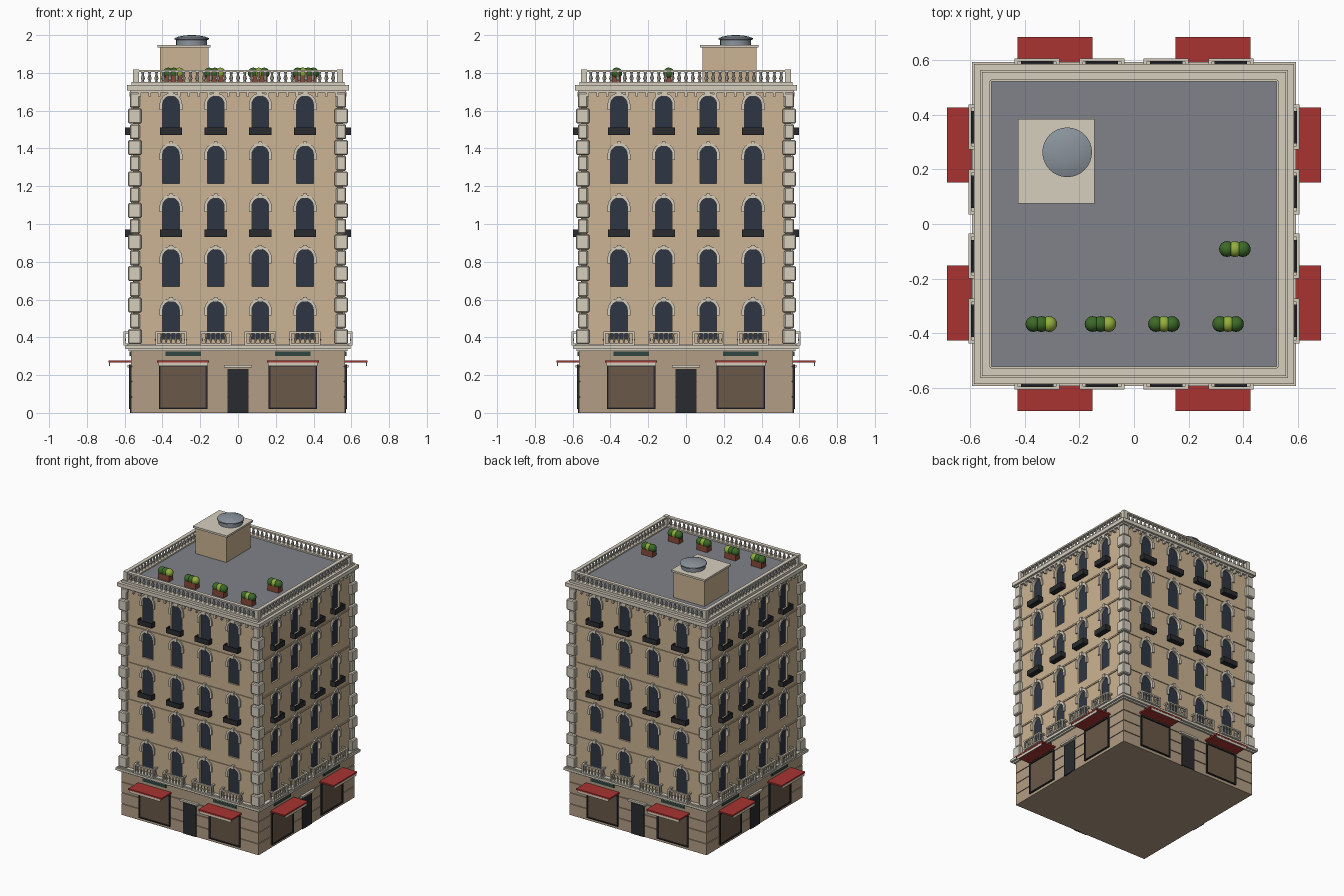
import bpy, bmesh, math
from mathutils import Matrix, Vector

if "Cube" in bpy.data.objects:
    bpy.data.objects.remove(bpy.data.objects["Cube"])


def mat(name, hexa):
    m = bpy.data.materials.new(name)
    c = [int(hexa[i:i + 2], 16) / 255 for i in (0, 2, 4)]
    m.diffuse_color = [((v + 0.055) / 1.055) ** 2.4 if v > 0.04 else v / 12.92 for v in c] + [1]
    m.use_nodes = True
    m.node_tree.nodes["Principled BSDF"].inputs["Base Color"].default_value = m.diffuse_color
    return m


WALL, BASE, TRIM = mat("wall", "CBB493"), mat("base", "B29D84"), mat("trim", "D6CFBF")
GLASS, DARK, SHOP = mat("glass", "2E3644"), mat("dark_metal", "2A2B2E"), mat("shop_glass", "6A5848")
RED, SIGN, ROOF = mat("awning", "A83432"), mat("sign", "2F4640"), mat("roof", "80828A")
METAL, POT = mat("tank", "8A939C"), mat("pot", "8A4A38")
LEAF, LIME = mat("leaf", "3C6A28"), mat("lime_leaf", "93AE3C")


def box(bm, x0, x1, y0, y1, z0, z1):
    m = Matrix.Translation(((x0 + x1) / 2, (y0 + y1) / 2, (z0 + z1) / 2)) @ \
        Matrix.Diagonal((x1 - x0, y1 - y0, z1 - z0, 1))
    return bmesh.ops.create_cube(bm, size=1, matrix=m)["verts"]


def fbox(bm, x, w, d0, d1, z0, z1):
    """Box on the front facade: d is distance out from the centre."""
    return box(bm, x - w / 2, x + w / 2, -d1, -d0, z0, z1)


def slab(bm, r, z0, z1):
    return box(bm, -r, r, -r, r, z0, z1)


def lathe(bm, x, y, profile, n=8):
    rings = [[bm.verts.new((x + r * math.cos(2 * math.pi * i / n), y + r * math.sin(2 * math.pi * i / n), z))
              for i in range(n)] for r, z in profile]
    for a, b in zip(rings, rings[1:]):
        for i in range(n):
            bm.faces.new((a[i], a[(i + 1) % n], b[(i + 1) % n], b[i]))
    bm.faces.new(rings[0][::-1])
    bm.faces.new(rings[-1])


def prism(bm, pts, d0, d1):
    f = bm.faces.new([bm.verts.new((x, -d1, z)) for x, z in pts])
    ext = bmesh.ops.extrude_face_region(bm, geom=[f])["geom"]
    bmesh.ops.translate(bm, verts=[v for v in ext if isinstance(v, bmesh.types.BMVert)], vec=(0, d1 - d0, 0))


def arch(x, zb, zt, r, n=12):
    top = [(x + r * math.cos(math.pi * i / n), zt - r + r * math.sin(math.pi * i / n)) for i in range(n + 1)]
    return [(x + r, zb)] + top + [(x - r, zb)]


def finish(name, bm, material, around=False, smooth=False):
    """Make the object; around=True repeats the front on all four sides."""
    if around:
        src = bm.verts[:] + bm.edges[:] + bm.faces[:]
        for k in (1, 2, 3):
            new = bmesh.ops.duplicate(bm, geom=src)["geom"]
            bmesh.ops.rotate(bm, verts=[v for v in new if isinstance(v, bmesh.types.BMVert)],
                             cent=(0, 0, 0), matrix=Matrix.Rotation(k * math.pi / 2, 3, 'Z'))
    bmesh.ops.recalc_face_normals(bm, faces=bm.faces[:])
    me = bpy.data.meshes.new(name)
    bm.to_mesh(me)
    bm.free()
    ob = bpy.data.objects.new(name, me)
    bpy.context.collection.objects.link(ob)
    me.materials.append(material)
    if smooth:
        bpy.ops.object.select_all(action='DESELECT')
        ob.select_set(True)
        bpy.context.view_layer.objects.active = ob
        bpy.ops.object.shade_smooth_by_angle(angle=math.radians(40))
    return ob


W = 0.557                                   # wall distance from centre
COLS = (-0.355, -0.118, 0.118, 0.355)       # window columns
FLOORS = (0.392, 0.668, 0.94, 1.215, 1.48)  # window bottoms

# Upper walls with arched window recesses
bm = bmesh.new()
slab(bm, W, 0.32, 1.72)
walls = finish("upper_walls", bm, WALL)
cut, panes, hoods, boxes = (bmesh.new() for _ in range(4))
for i, zb in enumerate(FLOORS):
    zt = zb + 0.198
    for x in COLS:
        prism(cut, arch(x, zb, zt, 0.044), W - 0.015, W + 0.02)
        prism(panes, arch(x, zb - 0.002, zt + 0.002, 0.046), W - 0.02, W - 0.013)
        prism(hoods, arch(x, zt - 0.075, zt + 0.016, 0.06) + arch(x, zt - 0.075, zt, 0.044)[::-1], W - 0.005, W + 0.01)
        fbox(hoods, x, 0.02, W - 0.005, W + 0.016, zt - 0.004, zt + 0.024)
        if i in (2, 4):                     # dark window balconets
            fbox(boxes, x, 0.118, W - 0.005, 0.597, zb - 0.008, zb)
            fbox(boxes, x, 0.118, 0.591, 0.597, zb, zb + 0.03)
            for s in (-1, 1):
                fbox(boxes, x + s * 0.056, 0.006, W - 0.005, 0.592, zb, zb + 0.03)
cutter = finish("window_cutter", cut, WALL, True)
cutter.hide_render = True
mod = walls.modifiers.new("windows", 'BOOLEAN')
mod.operation, mod.solver, mod.object = 'DIFFERENCE', 'EXACT', cutter
bpy.context.view_layer.objects.active = walls
bpy.ops.object.modifier_apply(modifier=mod.name)
bpy.data.objects.remove(cutter)
finish("window_panes", panes, GLASS, True)
finish("window_hoods", hoods, TRIM, True)
finish("window_balconets", boxes, DARK, True)

# String courses between floors
bm = bmesh.new()
for z in (0.595, 0.871, 1.147, 1.424):
    slab(bm, W + 0.006, z - 0.006, z + 0.005)
finish("string_courses", bm, WALL)

# Corner quoins, alternating sizes
bm = bmesh.new()
n, z0, h = 16, 0.362, 1.335 / 16
for i in range(n):
    o, l = ((0.582, 0.07), (0.572, 0.052))[i % 2]
    box(bm, o - l, o, -o, l - o, z0 + i * h + 0.002, z0 + (i + 1) * h - 0.002)
bmesh.ops.bevel(bm, geom=bm.edges[:], offset=0.006, segments=1, affect='EDGES')
finish("corner_quoins", bm, TRIM, True)

# Ground floor with grooved courses
bm = bmesh.new()
slab(bm, 0.56, 0, 0.335)
for a, b in ((0, 0.082), (0.087, 0.164), (0.169, 0.244), (0.249, 0.334)):
    slab(bm, 0.567, a, b)
finish("ground_floor", bm, BASE)

# Shop fronts, signs, awnings and doors
glass, frame, sign, awn, rod = (bmesh.new() for _ in range(5))
for x in (-0.29, 0.29):
    fbox(glass, x, 0.25, 0.56, 0.570, 0.025, 0.25)
    for s in (-1, 1):
        fbox(frame, x + s * 0.124, 0.01, 0.56, 0.577, 0.02, 0.255)
    fbox(frame, x, 0.258, 0.56, 0.577, 0.246, 0.256)
    fbox(frame, x, 0.258, 0.56, 0.577, 0.02, 0.028)
    fbox(sign, x, 0.19, 0.56, 0.574, 0.30, 0.326)
    fbox(awn, x, 0.275, 0.56, 0.685, 0.266, 0.277)
    fbox(rod, x, 0.26, 0.677, 0.683, 0.248, 0.267)
finish("shop_windows", glass, SHOP, True)
finish("shop_frames", frame, DARK, True)
finish("shop_signs", sign, SIGN, True)
finish("awnings", awn, RED, True)
finish("awning_valances", rod, TRIM, True)
bm = bmesh.new()
fbox(bm, 0, 0.11, 0.56, 0.573, 0, 0.232)
finish("doors", bm, DARK, True)
bm = bmesh.new()
fbox(bm, 0, 0.15, 0.56, 0.585, 0.24, 0.254)
finish("door_lintels", bm, TRIM, True)

# Cornices and dentils
bm = bmesh.new()
for r, a, b in ((0.58, 0.328, 0.338), (0.595, 0.338, 0.356), (0.585, 0.356, 0.364),
                (0.572, 1.697, 1.708), (0.587, 1.708, 1.735)):
    slab(bm, r, a, b)
finish("cornices", bm, TRIM)
bm = bmesh.new()
for i in range(21):
    fbox(bm, -0.52 + i * 0.052, 0.014, W - 0.005, 0.574, 1.675, 1.70)
finish("dentils", bm, TRIM, True)


def baluster(bm, x, d, z, h, r):
    lathe(bm, x, -d, [(r * .8, z), (r * .5, z + h * .12), (r, z + h * .35), (r * .45, z + h * .8), (r * .8, z + h)])


# First floor balconies
bm, bal = bmesh.new(), bmesh.new()
for x in COLS:
    fbox(bm, x, 0.165, W, 0.607, 0.358, 0.368)
    fbox(bm, x, 0.165, 0.594, 0.607, 0.42, 0.43)
    for s in (-1, 1):
        fbox(bm, x + s * 0.077, 0.011, W, 0.60, 0.42, 0.43)
        fbox(bm, x + s * 0.077, 0.011, 0.595, 0.606, 0.368, 0.42)
        baluster(bal, x + s * 0.077, 0.575, 0.368, 0.052, 0.007)
    for k in range(5):
        baluster(bal, x + (k - 2) * 0.026, 0.6, 0.368, 0.052, 0.007)
finish("balcony_rails", bm, TRIM, True)
finish("balcony_balusters", bal, TRIM, True, True)

# Roof balustrade
bm, bal = bmesh.new(), bmesh.new()
fbox(bm, 0, 1.13, 0.523, 0.565, 1.73, 1.752)
fbox(bm, 0, 1.11, 0.528, 0.555, 1.804, 1.815)
box(bm, 0.525, 0.557, -0.557, -0.525, 1.75, 1.817)
for i in range(29):
    baluster(bal, (i - 14) * 0.036, 0.542, 1.752, 0.052, 0.011)
finish("roof_balustrade", bm, TRIM, True)
finish("roof_balusters", bal, TRIM, True, True)
bm = bmesh.new()
slab(bm, 0.525, 1.72, 1.742)
finish("roof_deck", bm, ROOF)

# Stair house and water tank
bm = bmesh.new()
box(bm, -0.413, -0.157, 0.087, 0.373, 1.74, 1.936)
finish("stair_house", bm, WALL)
bm = bmesh.new()
box(bm, -0.425, -0.145, 0.075, 0.385, 1.934, 1.948)
finish("stair_house_cap", bm, TRIM)
bm = bmesh.new()
lathe(bm, -0.245, 0.263, [(0.082, 1.946), (0.082, 1.975), (0.091, 1.976), (0.091, 1.984),
                          (0.07, 1.992), (0.04, 1.998), (0.012, 2.0)], 32)
finish("water_tank", bm, METAL, smooth=True)

# Roof planters with ball shrubs (last value is the pale ball)
pots, dark, lime = bmesh.new(), bmesh.new(), bmesh.new()
for x, y, p in ((-0.34, -0.367, 1), (-0.123, -0.367, 1), (0.11, -0.367, 0), (0.345, -0.367, 0), (0.37, -0.092, 0)):
    box(pots, x - 0.045, x + 0.045, y - 0.024, y + 0.024, 1.74, 1.785)
    for k in (-1, 0, 1):
        bmesh.ops.create_uvsphere(lime if k == p else dark, u_segments=16, v_segments=10, radius=0.029,
                                  matrix=Matrix.Translation(Vector((x + k * 0.029, y, 1.799))))
finish("planter_pots", pots, POT)
finish("dark_shrubs", dark, LEAF, smooth=True)
finish("pale_shrubs", lime, LIME, smooth=True)
